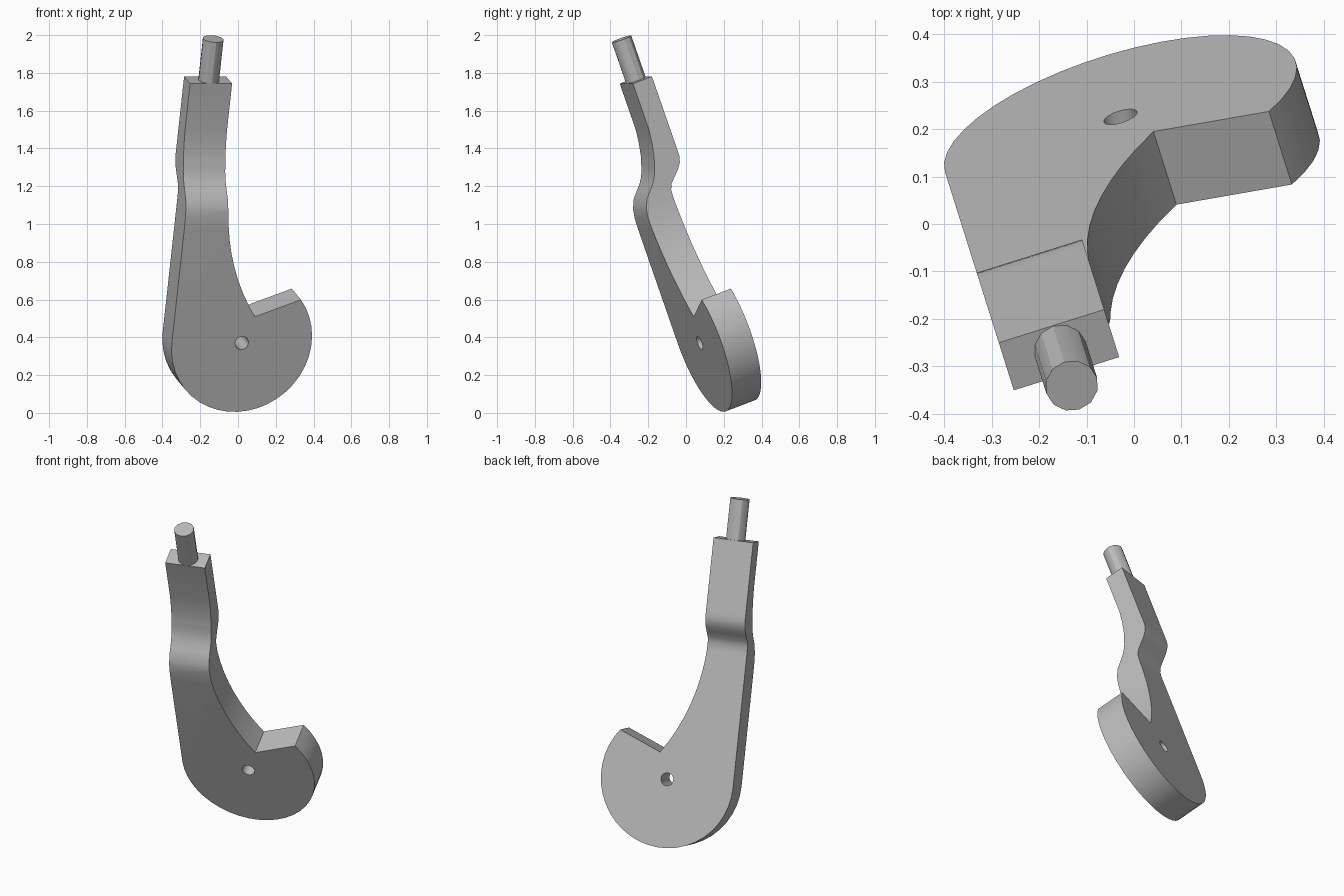
import bpy
import bmesh
from math import sin, cos, pi, radians, atan2, sqrt
from mathutils import Matrix, Vector

cube = bpy.data.objects.get("Cube")
if cube:
    bpy.data.objects.remove(cube, do_unlink=True)

steel = bpy.data.materials.new("plain_grey")
steel.use_nodes = True
grey = (0.5, 0.5, 0.5, 1)
steel.diffuse_color = grey
steel.node_tree.nodes["Principled BSDF"].inputs["Base Color"].default_value = grey

# Local frame: x across the plate, y through its thickness, z along the arm
FRAME = (Matrix.Translation((0.02, 0.072, 0.37))
         @ Matrix.Rotation(radians(17.5), 4, 'Z')
         @ Matrix.Rotation(radians(20), 4, 'X'))

R = 0.388            # disc radius
HOLE = 0.037         # pivot hole radius
EDGE = -0.155        # inner edge of the arm
TOP = 1.40           # arm end
BEND = 0.82          # height where the fillet meets the arm
THICK = 0.172

# Offsets of the two faces along the arm: (height, offset)
FRONT = [(0.64, 0), (0.70, 0.002), (0.75, 0.010), (0.80, 0.032), (0.83, 0.059),
         (0.863, 0.089), (0.89, 0.107), (0.92, 0.122), (1.0, 0.147),
         (1.07, 0.160), (1.14, 0.168)]
BACK = [(0.765, THICK), (0.80, 0.175), (0.83, 0.189), (0.863, 0.222),
        (0.89, 0.249), (0.92, 0.270), (0.95, 0.279), (0.98, 0.280)]


def offset(table, h):
    if h <= table[0][0]:
        return table[0][1]
    for (h0, a), (h1, b) in zip(table, table[1:]):
        if h <= h1:
            return a + (b - a) * (h - h0) / (h1 - h0)
    return table[-1][1]


def arc(cx, cz, r, start, end, n):
    return [(cx + r * cos(start + (end - start) * i / n),
             cz + r * sin(start + (end - start) * i / n)) for i in range(n + 1)]


def finish(bm, name):
    bmesh.ops.recalc_face_normals(bm, faces=bm.faces[:])
    mesh = bpy.data.meshes.new(name)
    bm.to_mesh(mesh)
    bm.free()
    mesh.materials.append(steel)
    obj = bpy.data.objects.new(name, mesh)
    bpy.context.collection.objects.link(obj)
    obj.matrix_world = FRAME
    bpy.ops.object.select_all(action='DESELECT')
    obj.select_set(True)
    bpy.context.view_layer.objects.active = obj
    bpy.ops.object.shade_smooth_by_angle(angle=radians(30))
    return obj


# Outline: disc, concave fillet, straight arm tangent to the disc
fillet = (EDGE ** 2 + BEND ** 2 - R ** 2) / (2 * (R + EDGE))
fx = EDGE + fillet
touch = atan2(BEND, fx)
outline = arc(0, 0, R, -pi, touch, 26)
outline += arc(fx, BEND, fillet, touch - pi, -pi, 10)[1:]
outline += [(EDGE, TOP), (-R, TOP)]
hole = arc(0, 0, HOLE, 0, 2 * pi, 16)[:-1]

# Lever plate: fill, slice at each bend level, then pair the two faces
bm = bmesh.new()
for loop in (outline, hole):
    vs = [bm.verts.new((x, 0, z)) for x, z in loop]
    for a, b in zip(vs, vs[1:] + vs[:1]):
        bm.edges.new((a, b))
bmesh.ops.triangle_fill(bm, use_beauty=True, edges=bm.edges[:], normal=(0, -1, 0))
for h in sorted({p[0] for p in FRONT + BACK}):
    bmesh.ops.bisect_plane(bm, geom=bm.verts[:] + bm.edges[:] + bm.faces[:],
                           plane_co=(0, 0, h), plane_no=(0, 0, 1), dist=1e-5)

front_verts = bm.verts[:]
rim = [e for e in bm.edges if len(e.link_faces) == 1]
front_faces = bm.faces[:]
twin = {v: bm.verts.new(v.co) for v in front_verts}
for f in front_faces:
    bm.faces.new([twin[v] for v in reversed(f.verts)])
for e in rim:
    a, b = e.verts
    bm.faces.new((a, b, twin[b], twin[a]))
for v in front_verts:
    h = v.co.z
    v.co.y = offset(FRONT, h)
    twin[v].co.y = offset(BACK, h)
finish(bm, "lever_plate")

# Round pin on the end of the arm
bm = bmesh.new()
pin_low, pin_high = TOP - 0.02, 1.632
place = Matrix.Translation(((EDGE - R) / 2 + 0.003, 0.223, (pin_low + pin_high) / 2))
bmesh.ops.create_cone(bm, cap_ends=True, segments=12, radius1=0.056, radius2=0.056,
                      depth=pin_high - pin_low, matrix=place)
finish(bm, "end_pin")
